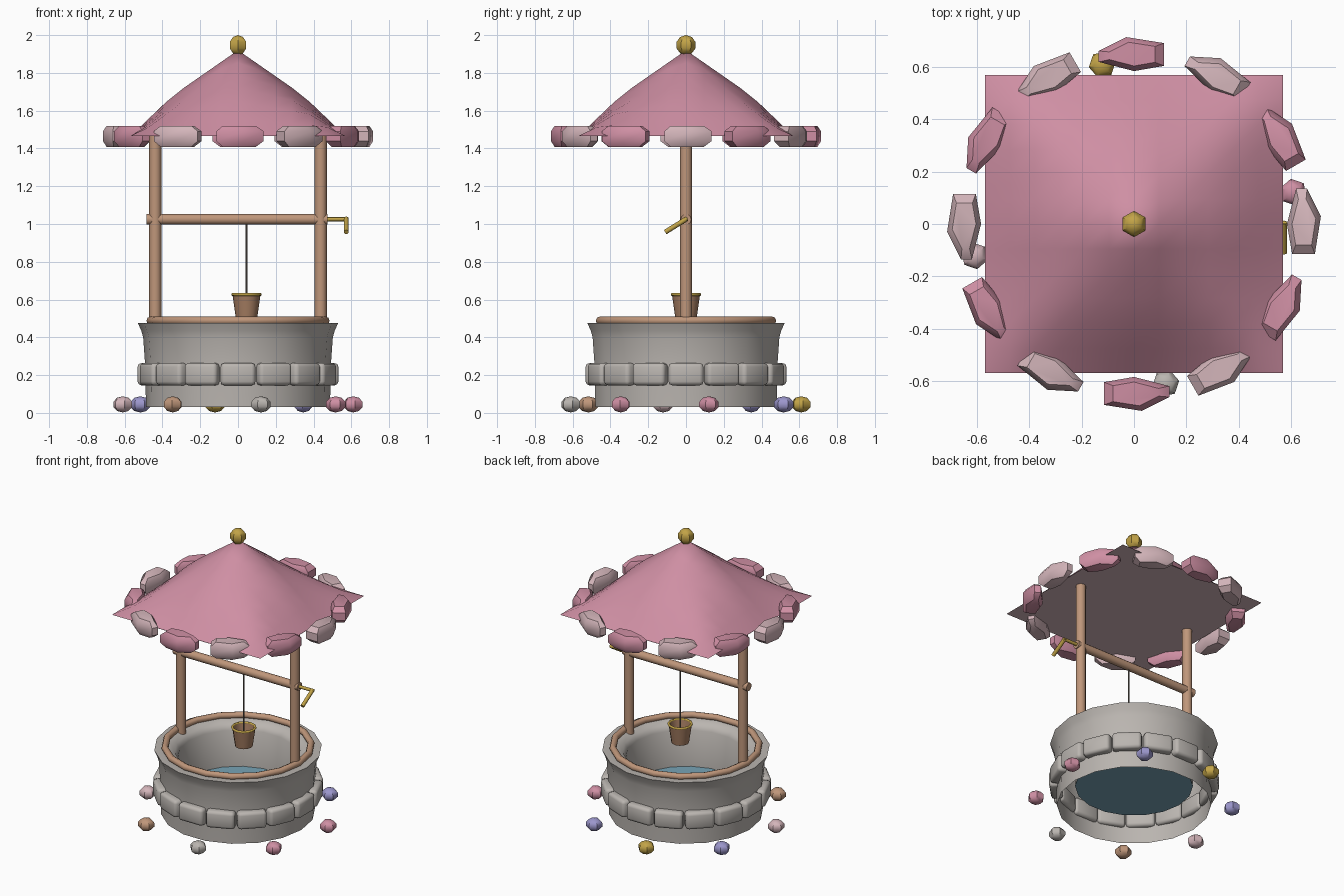
import bpy, bmesh, math
from math import sin, cos, pi, radians
from mathutils import Matrix, Vector

if "Cube" in bpy.data.objects:
    bpy.data.objects.remove(bpy.data.objects["Cube"])


def material(name, *srgb):
    lin = [c / 12.92 if c <= 0.04 else ((c + 0.055) / 1.055) ** 2.4 for c in srgb] + [1]
    m = bpy.data.materials.new(name)
    m.use_nodes = True
    m.diffuse_color = lin
    m.node_tree.nodes["Principled BSDF"].inputs["Base Color"].default_value = lin
    return m


GREY = material("stone_grey", 0.73, 0.71, 0.69)
PINK = material("rose_pink", 0.81, 0.56, 0.64)
PALE = material("pale_pink", 0.83, 0.71, 0.73)
WOOD = material("warm_wood", 0.75, 0.59, 0.48)
BROWN = material("bucket_brown", 0.66, 0.50, 0.39)
GOLD = material("old_gold", 0.76, 0.64, 0.28)
WATER = material("water_blue", 0.47, 0.64, 0.71)
LILAC = material("lilac", 0.61, 0.59, 0.80)
ROPE = material("rope_grey", 0.42, 0.39, 0.36)


def finish(name, bm, mat, angle=40, matrix=None, recalc=True):
    """Turn a bmesh into a shaded object with one colour."""
    if recalc:
        bmesh.ops.recalc_face_normals(bm, faces=bm.faces)
    me = bpy.data.meshes.new(name)
    bm.to_mesh(me)
    bm.free()
    me.materials.append(mat)
    ob = bpy.data.objects.new(name, me)
    bpy.context.scene.collection.objects.link(ob)
    if matrix is not None:
        ob.matrix_world = matrix
    bpy.ops.object.select_all(action="DESELECT")
    ob.select_set(True)
    bpy.context.view_layer.objects.active = ob
    bpy.ops.object.shade_smooth_by_angle(angle=radians(angle))
    return ob


def loft(bm, rings, closed=False):
    """Skin a list of equally long point loops."""
    loops = [[bm.verts.new(p) for p in ring] for ring in rings]
    n = len(loops[0])
    pairs = list(zip(loops, loops[1:]))
    if closed:
        pairs.append((loops[-1], loops[0]))
    for a, b in pairs:
        for i in range(n):
            j = (i + 1) % n
            bm.faces.new((a[i], a[j], b[j], b[i]))
    return loops


def lathe(name, profile, sides, mat, caps=(False, False), closed=False, angle=40, at=(0, 0, 0)):
    bm = bmesh.new()
    rings = [[(r * cos(2 * pi * i / sides), r * sin(2 * pi * i / sides), z)
              for i in range(sides)] for r, z in profile]
    loops = loft(bm, rings, closed)
    for loop, cap in zip((loops[0], loops[-1]), caps):
        if cap:
            bm.faces.new(loop)
    return finish(name, bm, mat, angle, Matrix.Translation(at))


def ring(name, major, minor, z, sides, mat, at=(0, 0, 0)):
    section = [(major + minor * cos(a * pi / 4), z + minor * sin(a * pi / 4)) for a in range(8)]
    return lathe(name, section, sides, mat, closed=True, angle=60, at=at)


def rod(name, start, end, radius, mat, sides=12):
    a, b = Vector(start), Vector(end)
    bm = bmesh.new()
    bmesh.ops.create_cone(bm, cap_ends=True, segments=sides, radius1=radius,
                          radius2=radius, depth=(b - a).length)
    turn = (b - a).to_track_quat("Z", "Y").to_matrix().to_4x4()
    return finish(name, bm, mat, 50, Matrix.Translation((a + b) / 2) @ turn)


def ball(name, at, size, mat, angle=40, spin=0):
    bm = bmesh.new()
    bmesh.ops.create_uvsphere(bm, u_segments=6, v_segments=5, radius=1)
    place = Matrix.Translation(at) @ Matrix.Rotation(spin, 4, "Z")
    return finish(name, bm, mat, angle, place @ Matrix.Diagonal((*size, 1)))


def around(angle, radius, z):
    return Matrix.Rotation(angle, 4, "Z") @ Matrix.Translation((radius, 0, z))


# Well wall: flared outside, lip, and inner shaft down to the water
lathe("well_wall", [(0.487, 0.03), (0.492, 0.26), (0.502, 0.40), (0.512, 0.435), (0.53, 0.475),
                    (0.45, 0.475), (0.40, 0.455), (0.38, 0.42), (0.37, 0.17)], 18, GREY, angle=50)
lathe("water", [(0.372, 0.172), (0.372, 0.168)], 18, WATER, caps=(True, True))
ring("wooden_rim", 0.463, 0.022, 0.488, 18, WOOD)

# Belt of rounded stones
for k in range(16):
    bm = bmesh.new()
    bmesh.ops.create_cube(bm, size=1)
    bmesh.ops.scale(bm, vec=(0.075, 0.185, 0.118), verts=bm.verts)
    bmesh.ops.bevel(bm, geom=bm.edges[:], offset=0.02, segments=2, profile=0.5, affect="EDGES")
    finish(f"belt_stone_{k + 1}", bm, GREY, 60, around(k * pi / 8, 0.494, 0.205))

# Posts, axle and crank
for side, x in (("left", 0.438), ("right", -0.438)):
    rod(f"{side}_post", (x, 0, 0.46), (x, 0, 1.47), 0.032, WOOD)
rod("axle", (-0.485, 0, 1.025), (0.475, 0, 1.025), 0.028, WOOD)
rod("crank_shaft", (0.46, 0, 1.025), (0.582, 0, 1.025), 0.011, GOLD, 8)
rod("crank_arm", (0.573, 0.006, 1.029), (0.573, -0.11, 0.957), 0.013, GOLD, 8)

# Rope and bucket
BX = 0.045
rod("rope", (BX, 0, 0.51), (BX, 0, 1.01), 0.005, ROPE, 6)
lathe("bucket", [(0.056, 0.5), (0.075, 0.632), (0.067, 0.632), (0.05, 0.512)], 12, BROWN,
      caps=(True, True), at=(BX, 0, 0))
ring("bucket_rim", 0.073, 0.008, 0.627, 12, GOLD, at=(BX, 0, 0))

# Roof: square sheet raised to a soft peak, with a flat underside
HALF, EAVE, RISE = 0.57, 1.465, 0.455


def slope(t):
    t = min(abs(t) / HALF, 1)
    return 1 - 0.87 * t if t < 0.6 else 1.195 * (1 - t)


bm = bmesh.new()
bmesh.ops.create_grid(bm, x_segments=12, y_segments=12, size=HALF)
for v in bm.verts:
    a, b = slope(v.co.x), slope(v.co.y)
    v.co.z = EAVE + RISE * (0.6 * a * b + 0.4 * min(a, b))
finish("roof", bm, PINK, 180, recalc=False)

bm = bmesh.new()
bmesh.ops.create_grid(bm, x_segments=1, y_segments=1, size=HALF)
bmesh.ops.reverse_faces(bm, faces=bm.faces)
finish("roof_underside", bm, PALE, matrix=Matrix.Translation((0, 0, EAVE - 0.002)), recalc=False)

ball("finial", (0, 0, 1.947), (0.053, 0.053, 0.053), GOLD)

# Chunky stones around the eaves, alternating in colour
outline = [(0.065, 0.03), (0.012, 0.135), (-0.03, 0.135), (-0.065, 0.0), (-0.045, -0.115), (0.042, -0.115)]
for k in range(12):
    bm = bmesh.new()
    loops = loft(bm, [[(x * s, y * s, z) for x, y in outline]
                      for s, z in ((0.7, -0.057), (1, -0.026), (1, 0.026), (0.7, 0.055))])
    bm.faces.new(loops[0])
    bm.faces.new(loops[-1])
    finish(f"eave_stone_{k + 1}", bm, (PALE, PINK)[k % 2], 40, around(k * pi / 6, 0.65, 1.465))

# Pebbles on the ground
for k, mat in enumerate((PINK, LILAC, GOLD, LILAC, PALE, WOOD, GREY, PINK)):
    a = pi / 16 + k * pi / 4
    ball(f"pebble_{k + 1}", (0.622 * cos(a), 0.622 * sin(a), 0.045), (0.055, 0.055, 0.043), mat, 50, a)
